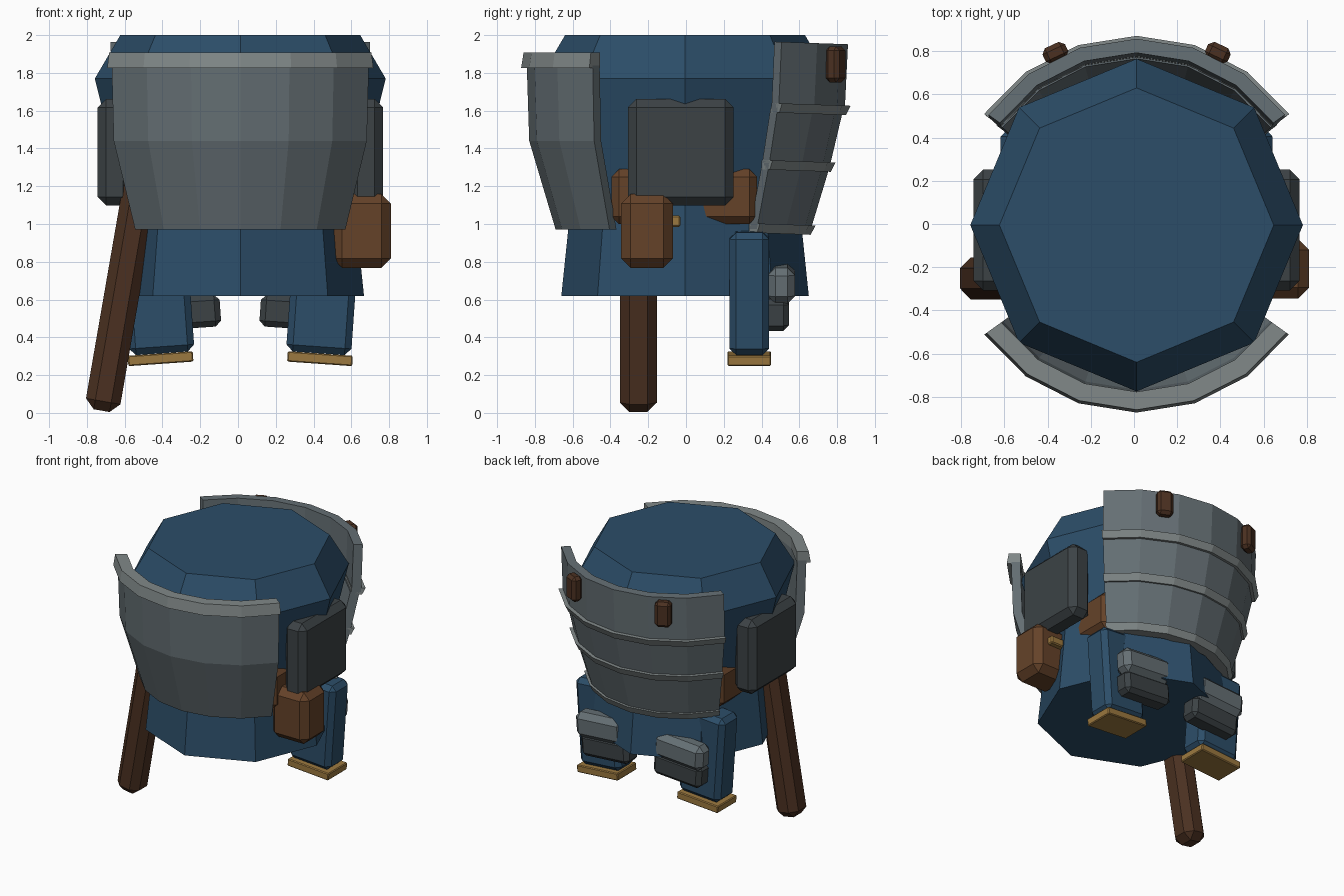
import bpy, bmesh
from math import sin, cos, pi, radians, atan2
from mathutils import Vector, Matrix

if "Cube" in bpy.data.objects:
    bpy.data.objects.remove(bpy.data.objects["Cube"])


def material(name, rgb):
    m = bpy.data.materials.new(name)
    m.diffuse_color = (*rgb, 1)
    m.use_nodes = True
    m.node_tree.nodes["Principled BSDF"].inputs["Base Color"].default_value = m.diffuse_color
    return m


BLUE = material("blue_cloth", (0.025, 0.075, 0.14))
STEEL = material("steel", (0.13, 0.16, 0.175))
LIGHT = material("light_steel", (0.22, 0.25, 0.25))
DARK = material("dark_steel", (0.045, 0.055, 0.06))
WOOD = material("dark_wood", (0.07, 0.03, 0.015))
LEATHER = material("leather", (0.13, 0.055, 0.022))
BRASS = material("brass", (0.33, 0.19, 0.05))
CX, CY = 0.012, -0.005


def finish(name, bm, mat):
    bmesh.ops.recalc_face_normals(bm, faces=bm.faces)
    me = bpy.data.meshes.new(name)
    bm.to_mesh(me)
    bm.free()
    me.materials.append(mat)
    ob = bpy.data.objects.new(name, me)
    bpy.context.collection.objects.link(ob)
    return ob


def box(name, loc, size, mat, bevel=0.0, rot=(0, 0, 0)):
    bm = bmesh.new()
    bmesh.ops.create_cube(bm, size=1, matrix=Matrix.Diagonal((*size, 1)))
    ob = finish(name, bm, mat)
    ob.location = loc
    ob.rotation_euler = rot
    if bevel:
        mod = ob.modifiers.new("chamfer", "BEVEL")
        mod.width = bevel
        mod.segments = 1
    return ob


def arc_plate(name, section, mat, facing, half=54.3, steps=6, tilt=0):
    """Sweep a closed (radius, z) section around z; facing is -1 front, 1 back."""
    bm = bmesh.new()
    rings = []
    for i in range(steps + 1):
        a = radians(-half + 2 * half * i / steps)
        rings.append([bm.verts.new((CX + r * sin(a), CY + facing * r * cos(a), z))
                      for r, z in section])
    n = len(section)
    for a, b in zip(rings, rings[1:]):
        for j in range(n):
            k = (j + 1) % n
            bm.faces.new((a[j], a[k], b[k], b[j]))
    bm.faces.new(rings[0])
    bm.faces.new(rings[-1])
    if tilt:
        bmesh.ops.rotate(bm, verts=bm.verts, cent=(0, 0.75 * facing, 1.45),
                         matrix=Matrix.Rotation(radians(tilt), 3, "X"))
    return finish(name, bm, mat)


# Eight-sided torso with flared skirt
bm = bmesh.new()
rings = []
for r, z in [(0.655, 0.62), (0.605, 1.1), (0.77, 1.77), (0.635, 2.0)]:
    rings.append([bm.verts.new((CX + r * cos(i * pi / 4), CY + r * sin(i * pi / 4), z))
                  for i in range(8)])
for a, b in zip(rings, rings[1:]):
    for i in range(8):
        j = (i + 1) % 8
        bm.faces.new((a[i], a[j], b[j], b[i]))
bm.faces.new(rings[0])
bm.faces.new(rings[-1])
finish("torso", bm, BLUE)

# Front breastplate and its rim
arc_plate("front_plate", [(0.685, 0.97), (0.825, 1.44), (0.838, 1.84),
                          (0.775, 1.84), (0.762, 1.44), (0.622, 0.97)], STEEL, -1)
arc_plate("front_plate_rim", [(0.868, 1.825), (0.855, 1.907),
                              (0.772, 1.907), (0.772, 1.825)], LIGHT, -1)

# Back plate of three bands, each with a raised rim
bands = [(0.84, 1.60, 0.845, 1.955), (0.77, 1.30, 0.83, 1.60), (0.68, 0.96, 0.77, 1.30)]
for i, (r0, z0, r1, z1) in enumerate(bands):
    t = 0.065
    arc_plate(f"back_band_{i}", [(r0, z0), (r1, z1), (r1 - t, z1), (r0 - t, z0)],
              STEEL, 1, tilt=-2)
for i, (r, z) in enumerate([(0.862, 1.605), (0.793, 1.302), (0.698, 0.965)]):
    arc_plate(f"back_rim_{i}", [(r - 0.015, z - 0.025), (r + 0.008, z + 0.025),
                                (r - 0.09, z + 0.025), (r - 0.09, z - 0.025)],
              LIGHT, 1, tilt=-2)

# Belt showing at the waist
box("belt", (CX, -0.01, 1.145), (1.13, 0.77, 0.29), LEATHER, 0.04)

# Parts mirrored left and right
for s, side in ((-1, "left"), (1, "right")):
    box(f"{side}_side_pad", (CX + s * 0.665, -0.028, 1.38), (0.18, 0.56, 0.565), DARK, 0.045)
    box(f"{side}_back_clasp", (CX + s * 0.376, 0.792, 1.845), (0.115, 0.08, 0.19),
        WOOD, 0.022, (0, 0, -s * radians(25)))
    lean = (0, s * radians(4), 0)
    box(f"{side}_leg", (CX + s * 0.437, 0.335, 0.64), (0.345, 0.21, 0.65), BLUE, 0.035, lean)
    box(f"{side}_leg_trim", (CX + s * 0.422, 0.335, 0.287), (0.345, 0.23, 0.055),
        BRASS, 0.006, lean)
    box(f"{side}_lower_guard", (CX + s * 0.305, 0.47, 0.53), (0.40, 0.15, 0.17),
        DARK, 0.03, lean)
    box(f"{side}_upper_guard", (CX + s * 0.33, 0.505, 0.685), (0.41, 0.145, 0.19),
        STEEL, 0.04, lean)

# Pouch with clasp on the right hip
box("pouch", (0.655, -0.207, 0.963), (0.31, 0.275, 0.39), LEATHER, 0.05)
box("pouch_clasp", (0.65, -0.07, 1.015), (0.13, 0.08, 0.06), BRASS, 0.008)

# Slanted club on the left hip
low, high = Vector((-0.722, -0.252, 0.012)), Vector((-0.497, -0.252, 1.31))
d = high - low
box("club", (low + high) / 2, (0.185, 0.195, d.length), WOOD, 0.05,
    (0, atan2(d.x, d.z), 0))
